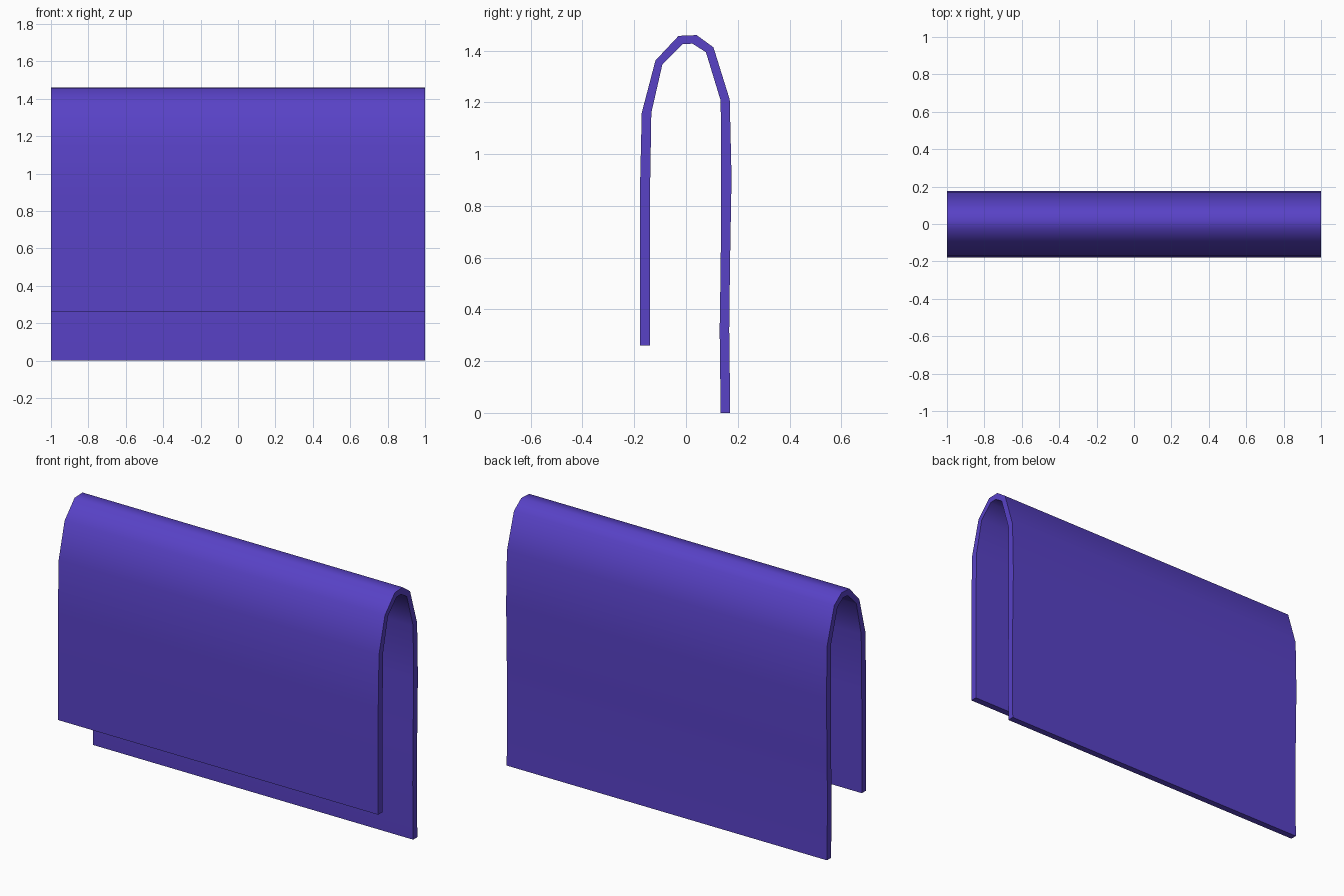
import bpy, bmesh, math

if "Cube" in bpy.data.objects:
    bpy.data.objects.remove(bpy.data.objects["Cube"])

# Draped cloth cross-section in (y, z): outer and inner outlines, front hem to back hem
outer = [(-.178, .26), (-.178, .86), (-.171, 1.16), (-.118, 1.362), (-.029, 1.457),
         (.041, 1.46), (.106, 1.413), (.169, 1.211), (.176, .91), (.170, .57),
         (.167, .32), (.171, 0)]
inner = [(-.140, .26), (-.139, .86), (-.134, 1.16), (-.091, 1.348), (-.014, 1.425),
         (.025, 1.427), (.077, 1.394), (.134, 1.207), (.136, .91), (.134, .57),
         (.130, .32), (.134, 0)]
n = len(outer)
outline = outer + inner[::-1]

bm = bmesh.new()
ends = [[bm.verts.new((x, y, z)) for y, z in outline] for x in (-1, 1)]
m = len(outline)

# Cloth surfaces and hems
for i in range(m):
    j = (i + 1) % m
    bm.faces.new((ends[0][i], ends[0][j], ends[1][j], ends[1][i]))

# Side edges, one quad per profile segment
for e in ends:
    for i in range(n - 1):
        bm.faces.new((e[i], e[i + 1], e[m - 2 - i], e[m - 1 - i]))
bmesh.ops.recalc_face_normals(bm, faces=bm.faces)

mesh = bpy.data.meshes.new("draped_towel")
bm.to_mesh(mesh)
bm.free()
towel = bpy.data.objects.new("draped_towel", mesh)
bpy.context.collection.objects.link(towel)

# Purple cloth
mat = bpy.data.materials.new("purple_cloth")
mat.diffuse_color = (.098, .054, .565, 1)
mat.use_nodes = True
mat.node_tree.nodes["Principled BSDF"].inputs["Base Color"].default_value = mat.diffuse_color
mesh.materials.append(mat)

bpy.context.view_layer.objects.active = towel
towel.select_set(True)
bpy.ops.object.shade_smooth_by_angle(angle=math.radians(60))
